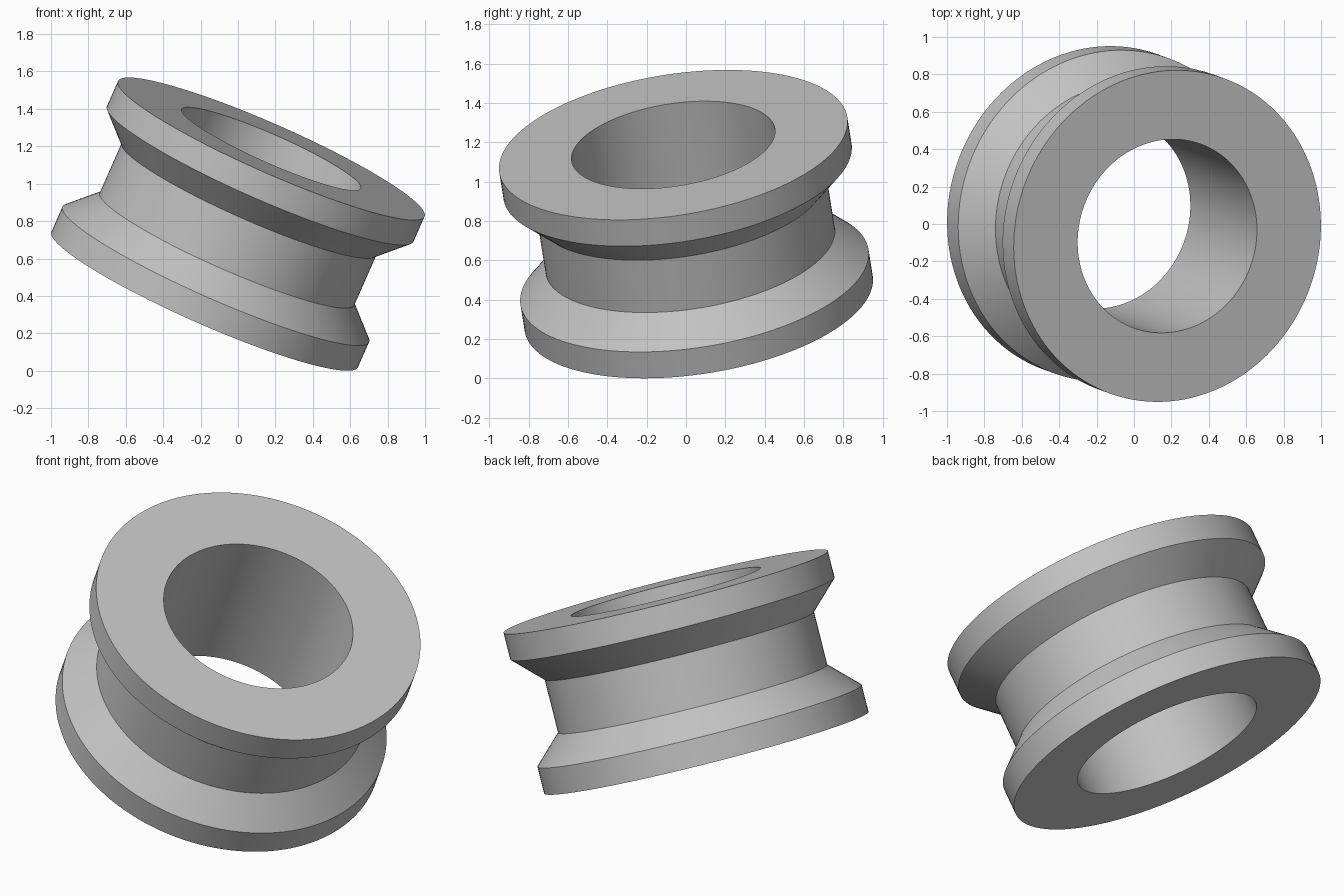
import bpy
import bmesh
import math
from mathutils import Matrix, Vector

cube = bpy.data.objects.get("Cube")
if cube:
    bpy.data.objects.remove(cube, do_unlink=True)

# Plain grey material
grey = bpy.data.materials.new("plain_grey")
grey.use_nodes = True
color = (0.55, 0.55, 0.55, 1.0)
grey.diffuse_color = color
grey.node_tree.nodes["Principled BSDF"].inputs["Base Color"].default_value = color

# Spool cross-section: bore, flat rims, sloped groove walls, neck
HALF, RIM, NECK, BORE = 0.445, 0.896, 0.744, 0.523
upper = [(BORE, HALF), (RIM, HALF), (RIM, 0.297), (NECK, 0.147)]
profile = upper + [(r, -z) for r, z in reversed(upper)]
SIDES = 128

# Revolve the closed profile
bm = bmesh.new()
rings = []
for i in range(SIDES):
    a = 2 * math.pi * i / SIDES
    rings.append([bm.verts.new((r * math.cos(a), r * math.sin(a), z)) for r, z in profile])
for i, ring in enumerate(rings):
    nxt = rings[(i + 1) % SIDES]
    for j in range(len(profile)):
        k = (j + 1) % len(profile)
        bm.faces.new((ring[j], nxt[j], nxt[k], ring[k]))
bmesh.ops.recalc_face_normals(bm, faces=bm.faces)

# Tilt the axis and lift the spool to rest on the ground
axis = Vector((0.4, -0.145, 0.905)).normalized()
tilt = Vector((0, 0, 1)).rotation_difference(axis).to_matrix().to_4x4()
bm.transform(tilt)
lowest = min(v.co.z for v in bm.verts)
bm.transform(Matrix.Translation((0, 0, -lowest)))

mesh = bpy.data.meshes.new("grooved_spool")
bm.to_mesh(mesh)
bm.free()
mesh.materials.append(grey)
spool = bpy.data.objects.new("grooved_spool", mesh)
bpy.context.collection.objects.link(spool)

# Smooth curved walls with crisp edges
bpy.ops.object.select_all(action="DESELECT")
spool.select_set(True)
bpy.context.view_layer.objects.active = spool
bpy.ops.object.shade_smooth_by_angle(angle=math.radians(30))
